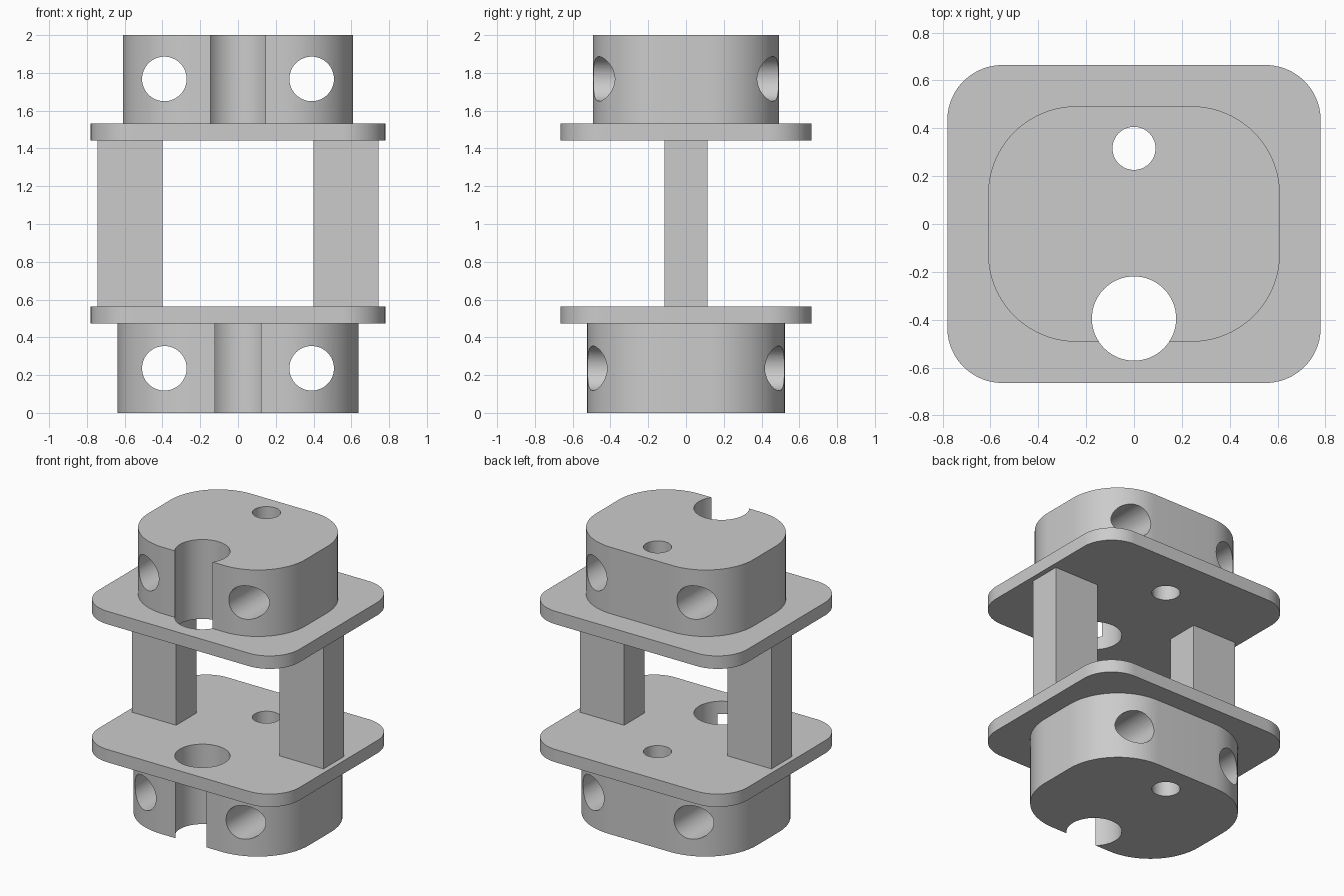
import bpy, bmesh, math

if "Cube" in bpy.data.objects:
    bpy.data.objects.remove(bpy.data.objects["Cube"], do_unlink=True)

grey = bpy.data.materials.new("plain grey")
grey.use_nodes = True
colour = (0.6, 0.6, 0.6, 1)
grey.diffuse_color = colour
grey.node_tree.nodes["Principled BSDF"].inputs["Base Color"].default_value = colour


def add_object(name, bm):
    bmesh.ops.recalc_face_normals(bm, faces=bm.faces)
    mesh = bpy.data.meshes.new(name)
    bm.to_mesh(mesh)
    bm.free()
    mesh.materials.append(grey)
    obj = bpy.data.objects.new(name, mesh)
    bpy.context.collection.objects.link(obj)
    return obj


def rounded_slab(name, half_x, half_y, radius, z0, z1, steps=20):
    """Extruded rectangle with rounded vertical corners."""
    bm = bmesh.new()
    ring = []
    for quarter, (sx, sy) in enumerate([(1, 1), (-1, 1), (-1, -1), (1, -1)]):
        for i in range(steps + 1):
            a = (quarter + i / steps) * math.pi / 2
            ring.append(bm.verts.new((sx * (half_x - radius) + radius * math.cos(a),
                                      sy * (half_y - radius) + radius * math.sin(a), z0)))
    face = bm.faces.new(ring)
    top = bmesh.ops.extrude_face_region(bm, geom=[face])["geom"]
    bmesh.ops.translate(bm, vec=(0, 0, z1 - z0),
                        verts=[v for v in top if isinstance(v, bmesh.types.BMVert)])
    return add_object(name, bm)


def drill(obj, location, radius, along_y=False):
    """Cut a round through-hole, then discard the cutter."""
    bpy.ops.mesh.primitive_cylinder_add(vertices=64, radius=radius, depth=5, location=location,
                                        rotation=(math.pi / 2 if along_y else 0, 0, 0))
    cutter = bpy.context.object
    cutter.hide_render = True
    cutter.data.materials.append(grey)
    mod = obj.modifiers.new("hole", "BOOLEAN")
    mod.operation, mod.solver, mod.object = "DIFFERENCE", "EXACT", cutter
    bpy.context.view_layer.objects.active = obj
    bpy.ops.object.modifier_apply(modifier=mod.name)
    bpy.data.objects.remove(cutter, do_unlink=True)


# End blocks and flange plates: half x, half y, corner radius, bottom, top
slabs = [
    rounded_slab("lower_block", 0.638, 0.523, 0.40, 0, 0.472),
    rounded_slab("lower_plate", 0.78, 0.664, 0.23, 0.472, 0.562),
    rounded_slab("upper_plate", 0.78, 0.664, 0.23, 1.442, 1.533),
    rounded_slab("upper_block", 0.61, 0.492, 0.37, 1.533, 2),
]

# Vertical holes through every slab
for slab in slabs:
    drill(slab, (0, -0.395, 1), 0.176)
    drill(slab, (0, 0.316, 1), 0.09)

# Front-to-back holes through the end blocks
for block, z in ((slabs[0], 0.236), (slabs[3], 1.768)):
    for side in (-1, 1):
        drill(block, (side * 0.39, 0, z), 0.118, along_y=True)

# Smooth rounded walls with crisp edges
for slab in slabs:
    bpy.ops.object.select_all(action="DESELECT")
    slab.select_set(True)
    bpy.context.view_layer.objects.active = slab
    bpy.ops.object.shade_smooth_by_angle(angle=math.radians(30))

# Square pillars joining the plates
for name, side in (("left_pillar", 1), ("right_pillar", -1)):
    bm = bmesh.new()
    bmesh.ops.create_cube(bm, size=1)
    bmesh.ops.scale(bm, vec=(0.344, 0.228, 0.88), verts=bm.verts)
    bmesh.ops.translate(bm, vec=(side * 0.573, 0, 1.002), verts=bm.verts)
    add_object(name, bm)
